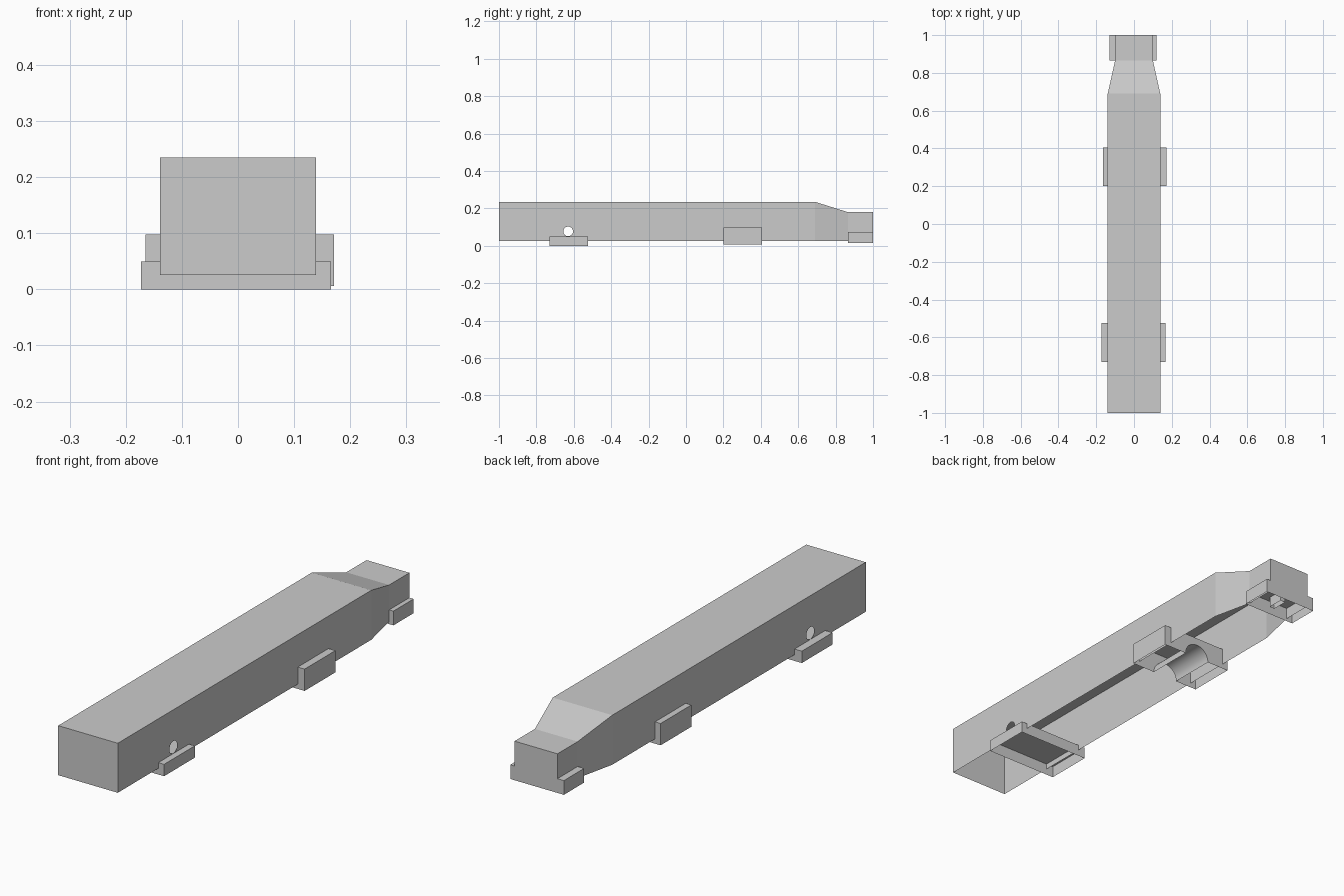
import bpy, bmesh, math

if "Cube" in bpy.data.objects:
    bpy.data.objects.remove(bpy.data.objects["Cube"])

def finish(bm, name, smooth=False):
    bmesh.ops.remove_doubles(bm, verts=bm.verts, dist=1e-5)
    bmesh.ops.recalc_face_normals(bm, faces=bm.faces)
    me = bpy.data.meshes.new(name)
    bm.to_mesh(me)
    bm.free()
    ob = bpy.data.objects.new(name, me)
    bpy.context.collection.objects.link(ob)
    if smooth:
        bpy.ops.object.select_all(action='DESELECT')
        ob.select_set(True)
        bpy.context.view_layer.objects.active = ob
        bpy.ops.object.shade_smooth_by_angle(angle=math.radians(35))
    return ob

def face(bm, pts):
    return bm.faces.new([bm.verts.new(p) for p in pts])

def loop_edges(bm, pts):
    vs = [bm.verts.new(p) for p in pts]
    return [bm.edges.new((vs[i], vs[i - 1])) for i in range(len(vs))]

# Main shell: open underneath, tapered nose, round hole through both sides
def make_shell():
    bm = bmesh.new()
    base = 0.026
    stations = [(-1, 0.139, 0.235), (0.69, 0.139, 0.235),
                (0.865, 0.1, 0.18), (1, 0.1, 0.18)]
    for i, (a, b) in enumerate(zip(stations, stations[1:])):
        (ya, wa, ha), (yb, wb, hb) = a, b
        face(bm, [(-wa, ya, ha), (wa, ya, ha), (wb, yb, hb), (-wb, yb, hb)])
        for s in (-1, 1):
            side = [(s * wa, ya, base), (s * wb, yb, base),
                    (s * wb, yb, hb), (s * wa, ya, ha)]
            if i:
                face(bm, side)
                continue
            hole = [(s * wa, -0.63 + 0.026 * math.cos(t), 0.077 + 0.026 * math.sin(t))
                    for t in (math.tau * k / 24 for k in range(24))]
            edges = loop_edges(bm, side) + loop_edges(bm, hole)
            bmesh.ops.triangle_fill(bm, edges=edges, use_beauty=True)
    for y, w, h in (stations[0], stations[-1]):
        face(bm, [(-w, y, base), (w, y, base), (w, y, h), (-w, y, h)])
    return finish(bm, "main_shell")

# Clip trays: shallow boxes open underneath, optionally with a half-round channel
def make_tray(name, x0, x1, y0, y1, z0, z1, radius=0):
    bm = bmesh.new()
    rim = [(x0, z0), (x0, z1), (x1, z1), (x1, z0)]
    arch = []
    if radius:
        arch = [(radius * math.cos(math.pi * k / 20), z0 + radius * math.sin(math.pi * k / 20))
                for k in range(21)]
    for y in (y0, y1):
        face(bm, [(x, y, z) for x, z in rim + arch])
    for line in (rim, arch):
        for (xa, za), (xb, zb) in zip(line, line[1:]):
            face(bm, [(xa, y0, za), (xb, y0, zb), (xb, y1, zb), (xa, y1, za)])
    return finish(bm, name, smooth=bool(radius))

make_shell()
make_tray("rear_clip_tray", -0.173, 0.166, -0.73, -0.525, 0.0, 0.05)
make_tray("middle_channel_tray", -0.165, 0.171, 0.2, 0.405, 0.006, 0.098, 0.06)
make_tray("nose_clip_tray", -0.13, 0.12, 0.865, 1.0, 0.015, 0.075)

# Small rib under the nose
make_tray("nose_rib", -0.012, 0.012, 0.89, 0.96, 0.03, 0.075)
